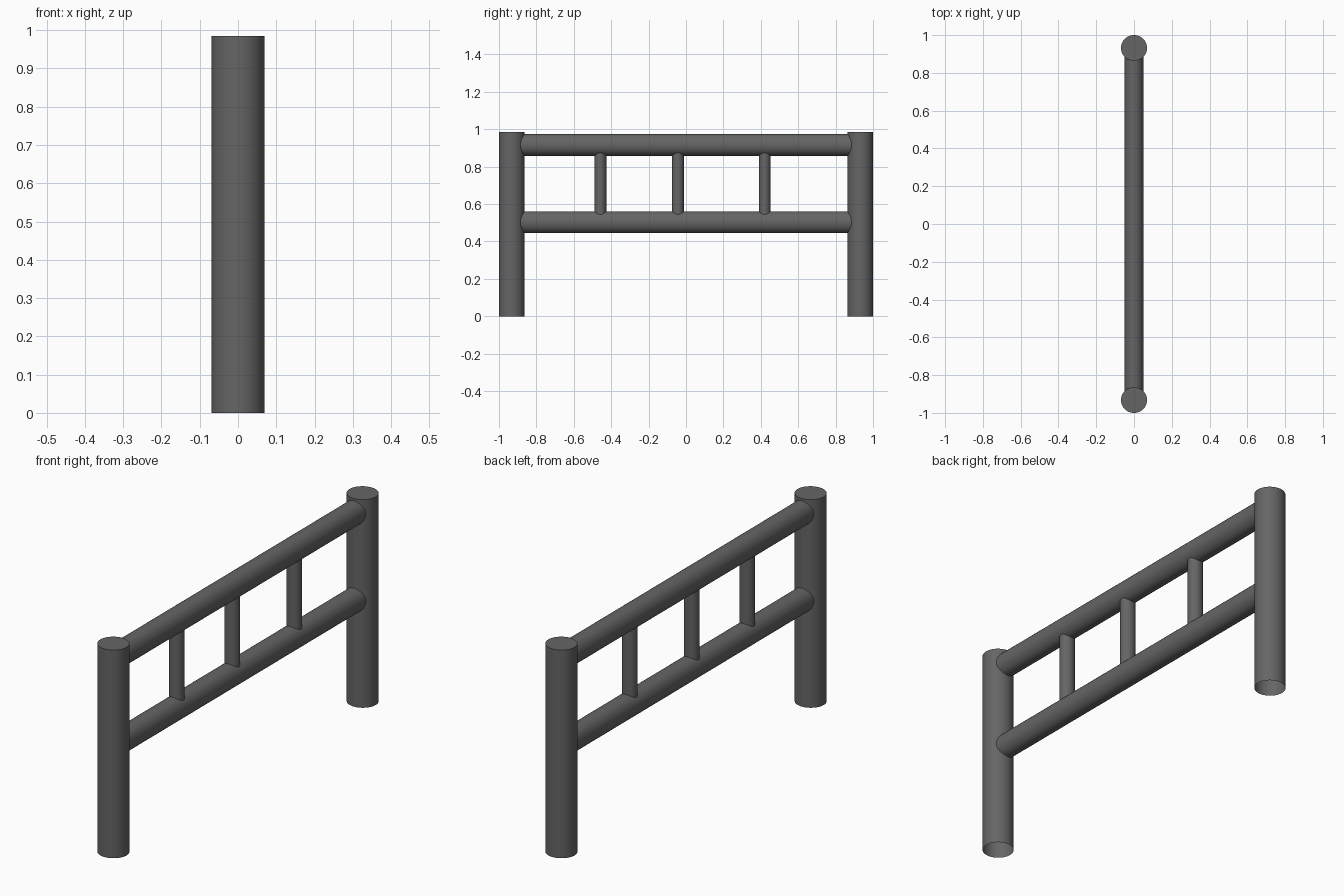
import bpy, bmesh, math
from mathutils import Matrix

if "Cube" in bpy.data.objects:
    bpy.data.objects.remove(bpy.data.objects["Cube"])

grey = bpy.data.materials.new("dark_grey")
grey.diffuse_color = (0.13, 0.13, 0.13, 1)
grey.use_nodes = True
grey.node_tree.nodes["Principled BSDF"].inputs["Base Color"].default_value = grey.diffuse_color


def tube(name, loc, rx, ry, length, rot=None, top=False, sides=48):
    """Elliptical cylinder along local z, centred on loc, optional top cap."""
    bm = bmesh.new()
    bmesh.ops.create_cone(bm, cap_ends=True, segments=sides,
                          radius1=1, radius2=1, depth=1)
    # Drop the ends that are open or buried in another part
    caps = [f for f in bm.faces if abs(f.normal.z) > 0.9
            and not (top and f.normal.z > 0)]
    bmesh.ops.delete(bm, geom=caps, context='FACES_ONLY')
    bm.transform(Matrix.Diagonal((rx, ry, length, 1)))
    if rot:
        bm.transform(rot)
    mesh = bpy.data.meshes.new(name)
    bm.to_mesh(mesh)
    bm.free()
    ob = bpy.data.objects.new(name, mesh)
    ob.location = loc
    bpy.context.collection.objects.link(ob)
    mesh.materials.append(grey)
    bpy.ops.object.select_all(action='DESELECT')
    ob.select_set(True)
    bpy.context.view_layer.objects.active = ob
    bpy.ops.object.shade_smooth_by_angle(angle=math.radians(35))
    return ob


# End posts: flat tops, open underneath
HEIGHT = 0.985
for side, y in (("left", -0.932), ("right", 0.932)):
    tube(side + "_post", (0, y, HEIGHT / 2), 0.069, 0.068, HEIGHT, top=True)

# Horizontal rails, ends buried in the posts
lay_flat = Matrix.Rotation(math.pi / 2, 4, 'X')
for label, z in (("lower", 0.503), ("upper", 0.916)):
    tube(label + "_rail", (0, 0, z), 0.05, 0.058, 1.84, rot=lay_flat)

# Thin uprights between the rails
for i, y in enumerate((-0.458, -0.043, 0.421)):
    tube(f"upright_{i + 1}", (0, y, 0.7095), 0.035, 0.032, 0.38, sides=32)
